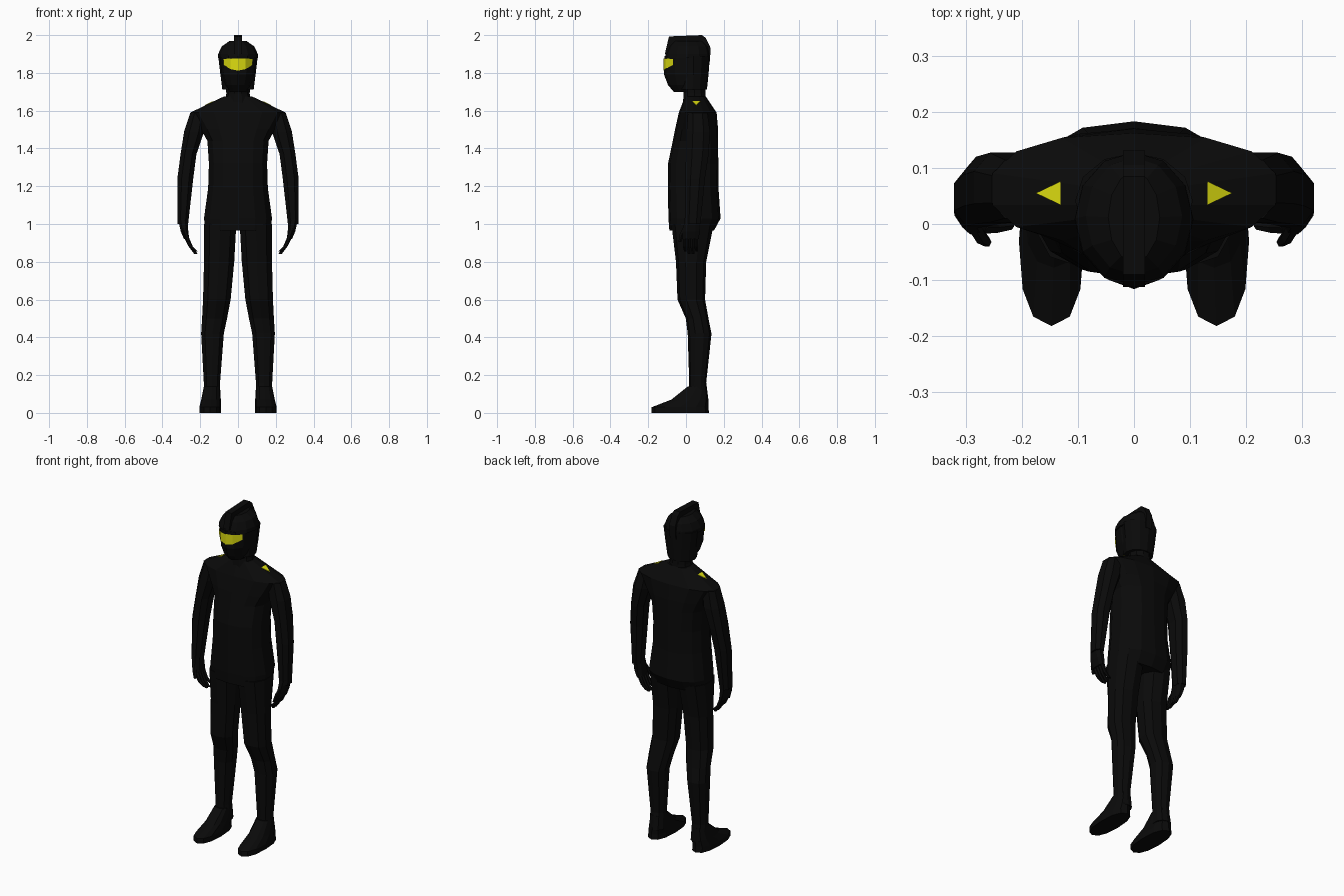
import bpy, bmesh, math


def material(name, rgb):
    m = bpy.data.materials.new(name)
    m.diffuse_color = (*rgb, 1)
    return m


BLACK = material("black cloth", (0.003, 0.003, 0.003))
YELLOW = material("yellow", (0.72, 0.72, 0.005))


def finish(name, bm, mat, mirror):
    bmesh.ops.recalc_face_normals(bm, faces=bm.faces)
    me = bpy.data.meshes.new(name)
    bm.to_mesh(me)
    bm.free()
    me.materials.append(mat)
    ob = bpy.data.objects.new(name, me)
    bpy.context.scene.collection.objects.link(ob)
    if mirror:
        ob.modifiers.new("mirror", 'MIRROR').use_clip = False
    return ob


def loft(name, rings, n=10, p=2.0, phase=0.0, mirror=False, mat=BLACK):
    """Closed skin over horizontal rings (cx, cy, z, rx, ry); p squares the section."""
    shape = []
    for i in range(n):
        a = 2 * math.pi * (i + phase) / n
        c, s = math.cos(a), math.sin(a)
        shape.append((math.copysign(abs(c) ** (2 / p), c),
                      math.copysign(abs(s) ** (2 / p), s)))
    mx = max(abs(q[0]) for q in shape)
    my = max(abs(q[1]) for q in shape)
    bm = bmesh.new()
    loops = [[bm.verts.new((cx + rx * x / mx, cy + ry * y / my, z)) for x, y in shape]
             for cx, cy, z, rx, ry in rings]
    for a, b in zip(loops, loops[1:]):
        for i in range(n):
            j = (i + 1) % n
            bm.faces.new((a[i], a[j], b[j], b[i]))
    bm.faces.new(loops[0])
    bm.faces.new(loops[-1])
    return finish(name, bm, mat, mirror)


# Trousers and shoes
loft("leg", [(.137, .068, .06, .043, .052), (.138, .062, .16, .043, .045),
             (.135, .072, .42, .060, .063), (.124, .059, .50, .066, .060),
             (.112, .028, .60, .073, .073), (.100, .027, .80, .080, .080),
             (.094, .035, 1.0, .085, .112)], n=10, p=2.3, phase=.5, mirror=True)
loft("shoe", [(.147, -.03, 0, .058, .152), (.147, -.032, .03, .058, .150),
              (.143, .02, .07, .052, .098), (.138, .06, .14, .043, .050)],
     n=12, p=2.4, mirror=True)

# Long shirt with sloping shoulders
loft("shirt", [(0, .03, .965, .172, .118), (0, .045, 1.03, .180, .138),
               (0, .038, 1.19, .158, .134), (0, .038, 1.32, .154, .133),
               (0, .050, 1.44, .162, .120), (0, .056, 1.50, .195, .114),
               (0, .062, 1.59, .252, .100), (0, .050, 1.675, .075, .055)],
     n=14, p=2.4, phase=.5)

# Sleeves
loft("arm", [(.292, .035, 1.0, .028, .042), (.279, .048, 1.24, .042, .052),
             (.262, .060, 1.37, .042, .060), (.232, .065, 1.49, .053, .062),
             (.210, .062, 1.588, .043, .052)], n=8, p=2.3, phase=.5, mirror=True)

# Hands: palm, four fingers and thumb
loft("palm", [(.272, .024, .92, .014, .044), (.283, .027, .96, .020, .045),
              (.293, .032, 1.03, .025, .038)], n=8, p=2.5, phase=.5, mirror=True)
for k in range(4):
    y = -.006 + k * .02
    tip = .855 if k in (0, 3) else .84
    loft("finger", [(.222, y + .003, tip, .009, .007), (.250, y, .88, .011, .010),
                    (.273, y, .93, .013, .011)], n=6, mirror=True)
loft("thumb", [(.262, -.032, .905, .008, .008), (.274, -.022, .945, .011, .012),
               (.288, .005, .99, .012, .016)], n=6, mirror=True)

# Neck
loft("neck", [(0, .045, 1.62, .075, .062), (0, .045, 1.69, .062, .058),
              (0, .040, 1.76, .064, .060)], n=10)

# Head: masked face, back shell and dome
loft("face_mask", [(0, 0, 1.70, .045, .065), (0, 0, 1.735, .068, .095),
                   (0, 0, 1.79, .086, .116), (0, 0, 1.89, .098, .113)], n=12)
loft("helmet_shell", [(0, .035, 1.712, .083, .076), (0, .039, 1.79, .093, .080),
                      (0, .041, 1.89, .105, .086)], n=12)
loft("helmet_dome", [(0, .008, 1.878, .106, .120), (0, .010, 1.90, .105, .118),
                     (0, .014, 1.94, .086, .105), (0, .012, 1.968, .046, .080)], n=12)

# Crest: side profile extruded across the width
profile = [(-.112, 1.90), (-.09, 1.993), (.085, 2.0), (.105, 1.985),
           (.131, 1.93), (.125, 1.85), (.05, 1.85), (-.05, 1.90)]
bm = bmesh.new()
sides = [[bm.verts.new((x, y, z)) for y, z in profile] for x in (-.02, .02)]
for s in sides:
    bm.faces.new(s)
for i in range(len(profile)):
    j = (i + 1) % len(profile)
    bm.faces.new((sides[0][i], sides[0][j], sides[1][j], sides[1][i]))
finish("crest", bm, BLACK, False)

# Visor: bent plate, columns of (x, y, top, bottom)
bm = bmesh.new()
cols = [[bm.verts.new((x, y, z)) for z in (t, b)] for x, y, t, b in
        [(0, -.119, 1.876, 1.812), (.04, -.109, 1.876, 1.820), (.078, -.07, 1.874, 1.842)]]
for a, b in zip(cols, cols[1:]):
    bm.faces.new((a[0], a[1], b[1], b[0]))
finish("visor", bm, YELLOW, True)

# Shoulder badges: thin triangles lying on the slope
bm = bmesh.new()
tri = [(.131, .034), (.175, .055), (.131, .076)]
f = bm.faces.new([bm.verts.new((x, y, 1.714 - .48 * x)) for x, y in tri])
r = bmesh.ops.extrude_face_region(bm, geom=[f])
bmesh.ops.translate(bm, vec=(0, 0, -.006),
                    verts=[v for v in r["geom"] if isinstance(v, bmesh.types.BMVert)])
finish("shoulder_badge", bm, YELLOW, True)
